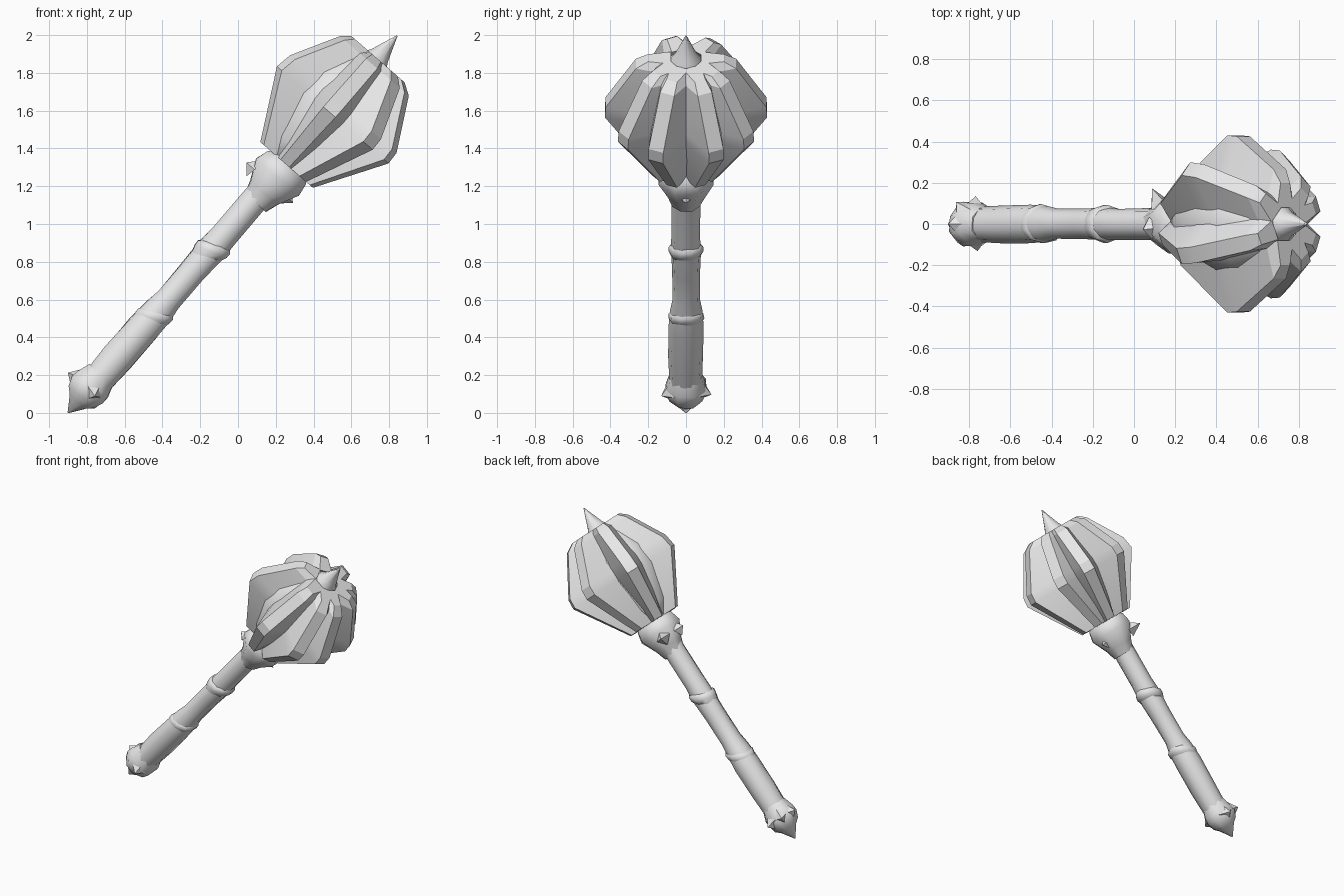
import bpy, bmesh, math, random
from mathutils import Matrix, Vector

random.seed(4)
if "Cube" in bpy.data.objects:
    bpy.data.objects.remove(bpy.data.objects["Cube"], do_unlink=True)

metal = bpy.data.materials.new("worn_grey")
metal.use_nodes = True
grey = (0.8, 0.8, 0.8, 1)
metal.diffuse_color = grey
metal.node_tree.nodes["Principled BSDF"].inputs["Base Color"].default_value = grey

# The weapon is built upright along z, then leaned over
LEAN = Matrix.Translation((-0.9, 0, 0)) @ Matrix.Rotation(math.radians(41), 4, 'Y')


def finish(name, bm, angle):
    bmesh.ops.recalc_face_normals(bm, faces=bm.faces)
    bm.transform(LEAN)
    mesh = bpy.data.meshes.new(name)
    bm.to_mesh(mesh)
    bm.free()
    mesh.materials.append(metal)
    obj = bpy.data.objects.new(name, mesh)
    bpy.context.collection.objects.link(obj)
    bpy.ops.object.select_all(action='DESELECT')
    obj.select_set(True)
    bpy.context.view_layer.objects.active = obj
    bpy.ops.object.shade_smooth_by_angle(angle=math.radians(angle))


def skin(bm, rings):
    """Join rings of points into a closed body."""
    rows = [[bm.verts.new(p) for p in ring] for ring in rings]
    n = len(rows[0])
    for a, b in zip(rows, rows[1:]):
        for i in range(n):
            j = (i + 1) % n
            bm.faces.new((a[i], a[j], b[j], b[i]))
    bm.faces.new(rows[0][::-1])
    bm.faces.new(rows[-1])


def lathe(name, profile, sides, jitter=0.0, offset=0.0, tilt=0.0, angle=60):
    bm = bmesh.new()
    rings = []
    for z, r in profile:
        ring = []
        for i in range(sides):
            a = math.tau * (i + 0.5) / sides
            k = r * (1 + random.uniform(-jitter, jitter))
            ring.append((offset + k * math.cos(a), k * math.sin(a), z + tilt * math.cos(a)))
        rings.append(ring)
    skin(bm, rings)
    finish(name, bm, angle)


def radial(azimuth):
    a = math.radians(azimuth)
    return Vector((math.cos(a), math.sin(a), 0)), Vector((-math.sin(a), math.cos(a), 0))


def thorn(bm, z, r, azimuth, length, width, rise):
    """Short pointed shard standing out from the axis."""
    out, side = radial(azimuth)
    up = Vector((0, 0, 1))
    base = out * r + up * z
    tip = bm.verts.new(base + out * length + up * rise)
    ring = [bm.verts.new(base + side * s * width + up * u * width)
            for s, u in ((-1, 0), (0, -1), (1, 0), (0, 1))]
    for i in range(4):
        bm.faces.new((ring[i], ring[(i + 1) % 4], tip))
    bm.faces.new(ring[::-1])


# Handle, slightly uneven, with two wrapped bands
lathe("handle", [(0.2, 0.085), (0.4, 0.092), (0.6, 0.092), (0.72, 0.085), (0.8, 0.074),
                 (1.0, 0.075), (1.15, 0.081), (1.25, 0.075), (1.55, 0.076)],
      10, jitter=0.04, offset=0.007)
for z, r, tilt in ((0.68, 0.094, 0.04), (1.15, 0.09, 0.03)):
    lathe("handle_wrap", [(z - 0.05, r - 0.014), (z - 0.01, r), (z + 0.02, r),
                          (z + 0.04, r - 0.02)], 10, jitter=0.04, offset=0.007, tilt=tilt)

# Pommel with pointed end and shards
lathe("pommel", [(0.0, 0.003), (0.08, 0.06), (0.11, 0.095), (0.16, 0.116), (0.2, 0.112),
                 (0.27, 0.087)], 8, jitter=0.05)
bm = bmesh.new()
for azimuth in (75, 130, 180, 290):
    thorn(bm, 0.18, 0.085, azimuth, 0.055, 0.06, -0.02)
finish("pommel_shards", bm, 40)

# Flared collar under the head
lathe("collar", [(1.49, 0.077), (1.56, 0.105), (1.67, 0.16), (1.74, 0.145), (1.8, 0.08)],
      8, jitter=0.04, offset=0.02)
bm = bmesh.new()
for azimuth, length in ((0, 0.06), (120, 0.09), (190, 0.05)):
    thorn(bm, 1.62, 0.11, azimuth, length, 0.055, 0.0)
finish("collar_shards", bm, 40)

# Core of the head
lathe("head_core", [(1.74, 0.09), (1.85, 0.16), (2.1, 0.25), (2.25, 0.235), (2.4, 0.16),
                    (2.48, 0.07)], 16)

# Flanges: wedge-shaped blades; stations give height, reach, edge and root half widths
BLADE = [(1.75, 0.2, 0.03, 0.05), (2.11, 0.43, 0.042, 0.12), (2.18, 0.425, 0.042, 0.12),
         (2.45, 0.265, 0.04, 0.085), (2.49, 0.2, 0.03, 0.05)]
UPPER_BLADE = [(1.75, 0.175, 0.03, 0.05), (2.11, 0.385, 0.042, 0.12), (2.2, 0.37, 0.042, 0.12),
               (2.45, 0.225, 0.04, 0.085), (2.49, 0.18, 0.03, 0.05)]
FLANGES = [(22, BLADE, 1.0), (51, BLADE, 1.0), (90, BLADE, 1.0), (139, UPPER_BLADE, 1.06),
           (204, UPPER_BLADE, 1.0), (270, BLADE, 1.0), (309, BLADE, 1.0), (338, BLADE, 1.0)]
for azimuth, stations, reach in FLANGES:
    out, side = radial(azimuth)
    bm = bmesh.new()
    rings = []
    for z, r, edge, root in stations:
        corners = ((0.4 * r, -root), (r * reach, -edge), (r * reach, edge), (0.4 * r, root))
        rings.append([out * d + side * w + Vector((0, 0, z)) for d, w in corners])
    skin(bm, rings)
    finish("flange", bm, 25)

# Top spike
lathe("top_spike", [(2.38, 0.13), (2.465, 0.09), (2.51, 0.06), (2.65, 0.003)], 8,
      offset=0.005)
